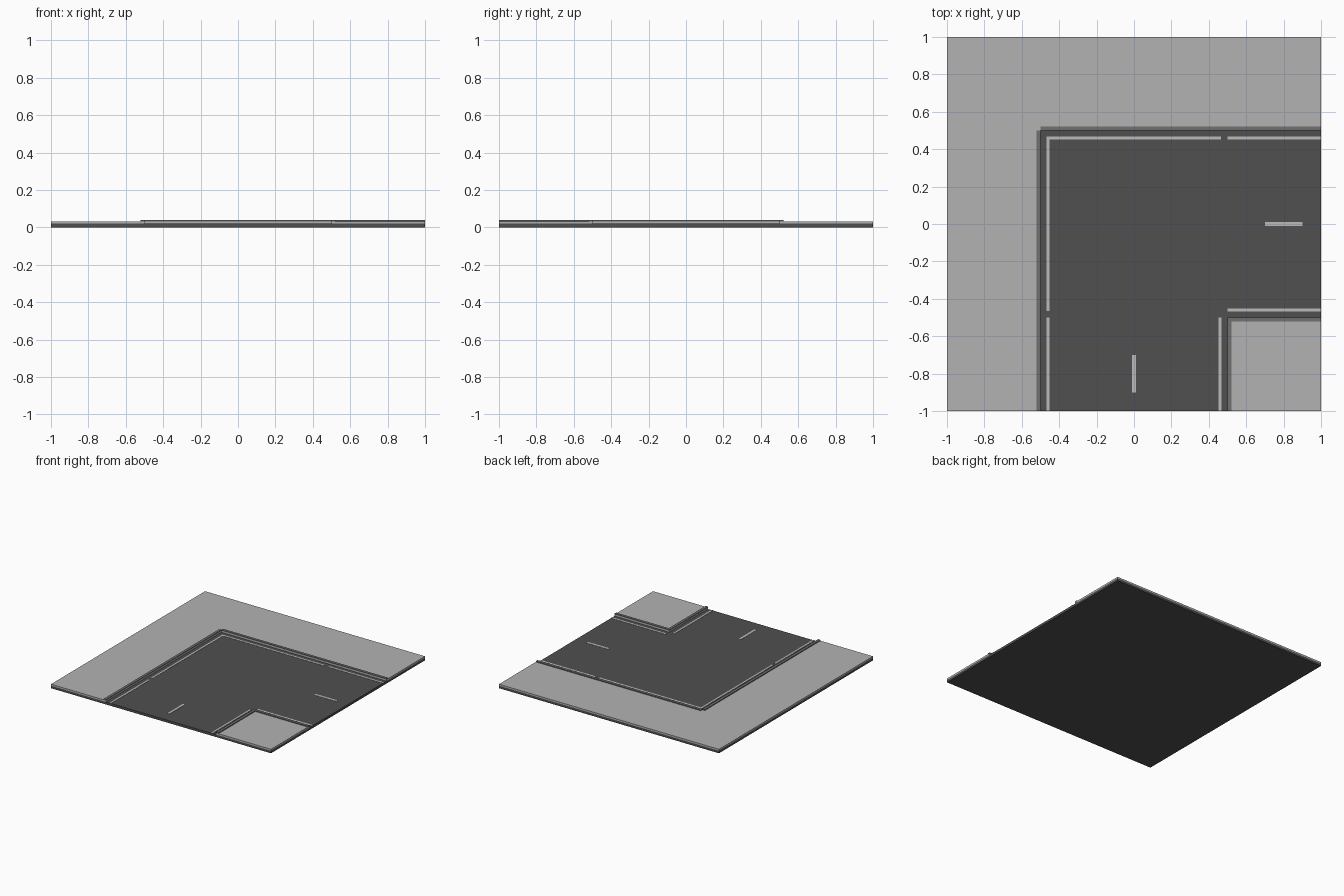
import bpy, bmesh

if "Cube" in bpy.data.objects:
    bpy.data.objects.remove(bpy.data.objects["Cube"])

ROAD_TOP, WALK_TOP, CURB_TOP, LINE_TOP = 0.02, 0.033, 0.04, 0.022


def material(name, v):
    m = bpy.data.materials.new(name)
    m.diffuse_color = (v, v, v, 1)
    m.use_nodes = True
    m.node_tree.nodes["Principled BSDF"].inputs["Base Color"].default_value = m.diffuse_color
    return m


ASPHALT = material("asphalt", 0.08)
PAVING = material("paving", 0.45)
KERB = material("kerb", 0.16)
PAINT = material("paint", 0.5)


def prism(name, outline, z0, z1, mat):
    """Extrude a flat outline from z0 to z1."""
    bm = bmesh.new()
    face = bm.faces.new([bm.verts.new((x, y, z0)) for x, y in outline])
    top = bmesh.ops.extrude_face_region(bm, geom=[face])["geom"]
    verts = [v for v in top if isinstance(v, bmesh.types.BMVert)]
    bmesh.ops.translate(bm, verts=verts, vec=(0, 0, z1 - z0))
    bmesh.ops.recalc_face_normals(bm, faces=bm.faces)
    mesh = bpy.data.meshes.new(name)
    bm.to_mesh(mesh)
    bm.free()
    mesh.materials.append(mat)
    bpy.context.collection.objects.link(bpy.data.objects.new(name, mesh))


def slab(name, x0, x1, y0, y1, z0, z1, mat):
    prism(name, [(x0, y0), (x1, y0), (x1, y1), (x0, y1)], z0, z1, mat)


def both_arms(name, x0, x1, y0, y1, z1, mat):
    """Strip on the arm running to +x, and its twin across the corner diagonal."""
    slab(name + "_right_arm", x0, x1, y0, y1, ROAD_TOP, z1, mat)
    slab(name + "_front_arm", -y1, -y0, -x1, -x0, ROAD_TOP, z1, mat)


# Road bed under the whole tile
slab("road_base", -1, 1, -1, 1, 0, ROAD_TOP, ASPHALT)

# Pavements: L shape outside the bend, square inside it
prism("outer_pavement",
      [(-1, -1), (-0.5, -1), (-0.5, 0.5), (1, 0.5), (1, 1), (-1, 1)],
      ROAD_TOP, WALK_TOP, PAVING)
slab("inner_pavement", 0.5, 1, -1, -0.5, ROAD_TOP, WALK_TOP, PAVING)

# Raised kerbs along the pavement edges
both_arms("outer_curb", -0.5, 1, 0.5, 0.522, CURB_TOP, KERB)
both_arms("inner_curb", 0.5, 1, -0.522, -0.5, CURB_TOP, KERB)

# Painted edge lines and centre dashes
both_arms("outer_corner_line", -0.468, 0.465, 0.453, 0.468, LINE_TOP, PAINT)
both_arms("outer_end_line", 0.5, 1, 0.453, 0.468, LINE_TOP, PAINT)
both_arms("inner_line", 0.5, 1, -0.468, -0.453, LINE_TOP, PAINT)
both_arms("centre_dash", 0.7, 0.9, -0.01, 0.01, LINE_TOP, PAINT)
